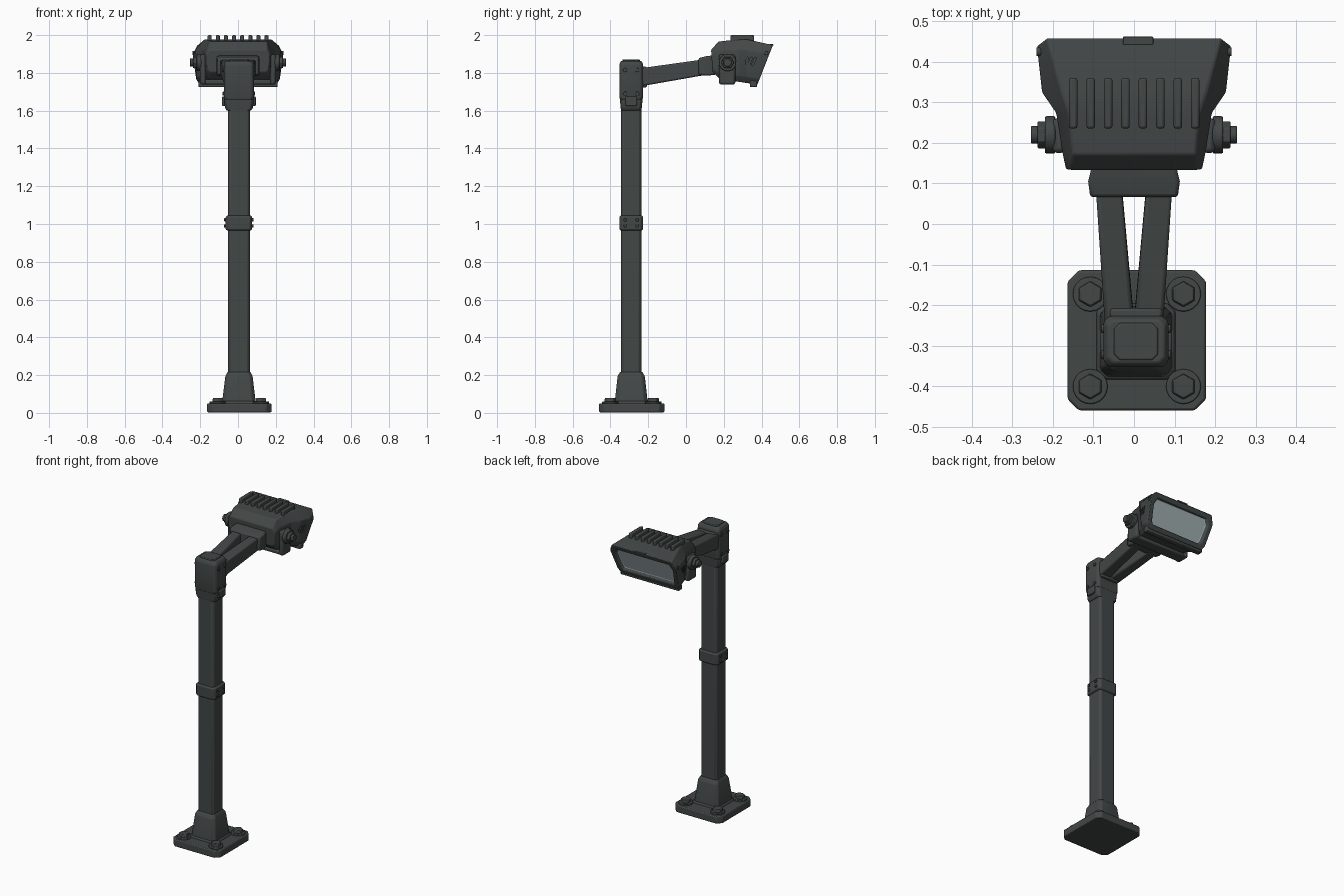
import bpy, bmesh, math
from mathutils import Vector, Matrix

cube = bpy.data.objects.get("Cube")
if cube:
    bpy.data.objects.remove(cube, do_unlink=True)


def make_material(name, rgb, rough):
    m = bpy.data.materials.new(name)
    m.use_nodes = True
    m.diffuse_color = (*rgb, 1)
    b = m.node_tree.nodes["Principled BSDF"]
    b.inputs["Base Color"].default_value = (*rgb, 1)
    b.inputs["Roughness"].default_value = rough
    return m


METAL = make_material("dark_grey_metal", (0.055, 0.063, 0.062), 0.6)
GLASS = make_material("pale_lens_glass", (0.36, 0.43, 0.44), 0.4)
CX, CY = 0.005, -0.29      # pole axis
made = []


def finish(name, bm, bevel=0.0, segments=2):
    bmesh.ops.recalc_face_normals(bm, faces=bm.faces)
    me = bpy.data.meshes.new(name)
    bm.to_mesh(me)
    bm.free()
    ob = bpy.data.objects.new(name, me)
    bpy.context.collection.objects.link(ob)
    me.materials.append(METAL)
    if bevel:
        mod = ob.modifiers.new("soft_edges", "BEVEL")
        mod.width, mod.segments = bevel, segments
        mod.limit_method, mod.angle_limit = "ANGLE", math.radians(25)
    made.append(ob)
    return ob


def loft(name, rings, bevel=0.0, segments=2):
    """Skin a stack of equal-length rings and cap both ends; the last face is the end cap."""
    bm = bmesh.new()
    loops = [[bm.verts.new(p) for p in r] for r in rings]
    n = len(loops[0])
    for a, b in zip(loops, loops[1:]):
        for i in range(n):
            j = (i + 1) % n
            bm.faces.new((a[i], a[j], b[j], b[i]))
    bm.faces.new(loops[0])
    bm.faces.new(loops[-1])
    return finish(name, bm, bevel, segments)


def slab_ring(z, hx, hy, chamfer, cx=CX, cy=CY):
    """Horizontal rectangle with cut corners."""
    c = chamfer
    quarter = [(hx, hy - c), (hx - c, hy)]
    pts = quarter + [(-x, y) for x, y in quarter[::-1]]
    pts += [(-x, -y) for x, y in pts]
    return [(cx + x, cy + y, z) for x, y in pts]


def box(name, center, size, bevel=0.0, rot=None):
    bm = bmesh.new()
    m = Matrix.Translation(center) @ (rot or Matrix()) @ Matrix.Diagonal((*size, 1))
    bmesh.ops.create_cube(bm, size=1, matrix=m)
    return finish(name, bm, bevel)


def disc(name, center, radius, depth, axis="Z", sides=20, top=None, bevel=0.003):
    bm = bmesh.new()
    rot = {"Z": Matrix(), "X": Matrix.Rotation(math.pi / 2, 4, "Y"),
           "Y": Matrix.Rotation(math.pi / 2, 4, "X")}[axis]
    bmesh.ops.create_cone(bm, cap_ends=True, segments=sides, radius1=radius,
                          radius2=top or radius, depth=depth,
                          matrix=Matrix.Translation(center) @ rot)
    return finish(name, bm, bevel)


# Base plate, anchor bolts and tapered foot
PX, PY = 0.007, -0.287
loft("base_plate", [slab_ring(z, 0.171, 0.173, 0.028, PX, PY) for z in (0.003, 0.05)], 0.006)
for sx in (-1, 1):
    for sy in (-1, 1):
        x, y = PX + sx * 0.115, PY + sy * 0.114
        disc("anchor_washer", (x, y, 0.053), 0.043, 0.014)
        disc("anchor_bolt", (x, y, 0.066), 0.033, 0.026, sides=6, top=0.029)
loft("foot_skirt", [slab_ring(0.045, 0.1, 0.096, 0.02), slab_ring(0.062, 0.092, 0.09, 0.02)], 0.004)
loft("foot", [slab_ring(0.05, 0.09, 0.088, 0.018), slab_ring(0.195, 0.072, 0.072, 0.016),
              slab_ring(0.218, 0.06, 0.058, 0.014)], 0.005)

# Square pole with its middle clamp
loft("pole", [slab_ring(z, 0.058, 0.054, 0.012) for z in (0.1, 1.72)], 0.004)
loft("middle_clamp", [slab_ring(z, h, h - 0.007, 0.014) for z, h in
                      ((0.965, 0.062), (0.972, 0.07), (1.038, 0.07), (1.045, 0.062))], 0.003)
for s in (-1, 1):
    for z in (0.99, 1.022):
        disc("clamp_bolt", (CX + s * 0.072, CY + 0.032, z), 0.009, 0.012, "X", 8, bevel=0.002)
        disc("clamp_bolt", (CX + s * 0.072, CY - 0.032, z), 0.009, 0.012, "X", 8, bevel=0.002)

# Collar and head block on top of the pole
loft("top_collar", [slab_ring(z, hx, hy, 0.014) for z, hx, hy in
                    ((1.6, 0.064, 0.054), (1.615, 0.074, 0.056), (1.66, 0.078, 0.06))], 0.004)
for s in (-1, 1):
    box("collar_lug", (CX + s * 0.078, CY, 1.65), (0.022, 0.06, 0.05), 0.005)
loft("head_block", [slab_ring(z, hx, hy, 0.014) for z, hx, hy in
                    ((1.635, 0.066, 0.05), (1.67, 0.08, 0.063), (1.845, 0.08, 0.063),
                     (1.864, 0.07, 0.053))], 0.005)
loft("block_cap", [slab_ring(z, 0.054, 0.046, 0.014) for z in (1.855, 1.871)], 0.004)
for s in (-1, 1):
    for y in (-0.032, 0.032):
        for z in (1.69, 1.815):
            disc("block_screw", (CX + s * 0.08, CY + y, z), 0.011, 0.012, "X", 10, bevel=0.002)

# Twin arms spreading toward the lamp
def arm_ring(x, y, z, hw, hh):
    return [(x + a * hw, y - b * hh * 0.15, z + b * hh)
            for a, b in ((-1, -1), (1, -1), (1, 1), (-1, 1))]

for s in (-1, 1):
    loft("support_arm", [arm_ring(s * 0.036, -0.24, 1.777, 0.036, 0.047),
                         arm_ring(s * 0.062, 0.09, 1.829, 0.032, 0.041)], 0.009)
box("arm_root", (CX, -0.222, 1.778), (0.13, 0.03, 0.11), 0.008)

# Bracket joining the arms to the lamp
def bracket_ring(y, hw, z0, z1):
    return [(-hw, y, z0), (hw, y, z0), (hw, y, z1), (-hw, y, z1)]

loft("lamp_bracket", [bracket_ring(0.066, 0.108, 1.79, 1.878),
                      bracket_ring(0.105, 0.113, 1.785, 1.888),
                      bracket_ring(0.16, 0.1, 1.79, 1.895)], 0.008)

# Lamp housing: each ring runs from a bottom point to a top point in (y, z)
def head_ring(bottom, top, wb, wl, wu, wt, lo=0.0, hi=1.0, push=0.0):
    b, t = Vector(bottom), Vector(top)
    up = (t - b).normalized()
    back = Vector((-up.y, up.x)) * push
    half = [(wb, 0.0), (wl, 0.14), (wu, 0.76), (wt, 1.0)]
    pts = half + [(-w, f) for w, f in half[::-1]]
    out = []
    for w, f in pts:
        p = b.lerp(t, lo + (hi - lo) * f) + back
        out.append((w, p.x, p.y))
    return out

FRONT = ((0.378, 1.738), (0.46, 1.947))
housing = loft("lamp_housing", [
    head_ring((0.14, 1.805), (0.133, 1.922), 0.15, 0.163, 0.168, 0.155),
    head_ring((0.178, 1.768), (0.172, 1.966), 0.155, 0.172, 0.176, 0.152),
    head_ring((0.285, 1.752), (0.27, 1.976), 0.165, 0.186, 0.192, 0.16),
    head_ring((0.325, 1.746), (0.325, 1.977), 0.19, 0.218, 0.227, 0.178),
    head_ring(*FRONT, 0.205, 0.222, 0.24, 0.215),
    head_ring(*FRONT, 0.18, 0.193, 0.208, 0.19, 0.13, 0.86),
    head_ring(*FRONT, 0.175, 0.187, 0.202, 0.185, 0.15, 0.84, 0.018)], 0.005)
housing.data.materials.append(GLASS)
housing.data.polygons[-1].material_index = 1
box("lower_lip", (0.0, 0.357, 1.742), (0.42, 0.038, 0.036), 0.006)
box("brow", (0.01, 0.452, 1.948), (0.075, 0.02, 0.008), 0.002)

# Cooling fins across the top
for i in range(8):
    box("cooling_fin", (-0.15 + i * 0.043, 0.298, 1.975), (0.021, 0.125, 0.05), 0.006)

# Side vents, yoke and pivot knobs
slant = Matrix.Rotation(math.radians(-24), 4, "X")
for s in (-1, 1):
    for i in range(3):
        slot = box("vent_cutter", (s * 0.235, 0.318 + i * 0.021, 1.86), (0.04, 0.01, 0.048), 0, slant)
        slot.hide_render = True
        slot.hide_set(True)
        cut = housing.modifiers.new("vent", "BOOLEAN")
        cut.object, cut.operation, cut.solver = slot, "DIFFERENCE", "EXACT"
    box("yoke_side", (s * 0.185, 0.218, 1.818), (0.032, 0.086, 0.16), 0.012)
    disc("pivot_washer", (s * 0.207, 0.22, 1.855), 0.046, 0.026, "X", 24, bevel=0.004)
    disc("pivot_knob", (s * 0.226, 0.22, 1.855), 0.034, 0.024, "X", 6)
    disc("pivot_cap", (s * 0.244, 0.22, 1.855), 0.022, 0.02, "X", 16)
    disc("frame_screw", (s * 0.235, 0.425, 1.905), 0.011, 0.012, "X", 10, bevel=0.002)
box("yoke_bar", (0, 0.218, 1.752), (0.37, 0.075, 0.026), 0.008)

# Smooth shading with sharp creases
bpy.ops.object.select_all(action="DESELECT")
shown = [o for o in made if not o.hide_render]
for o in shown:
    o.select_set(True)
bpy.context.view_layer.objects.active = shown[0]
bpy.ops.object.shade_smooth_by_angle(angle=math.radians(35))
